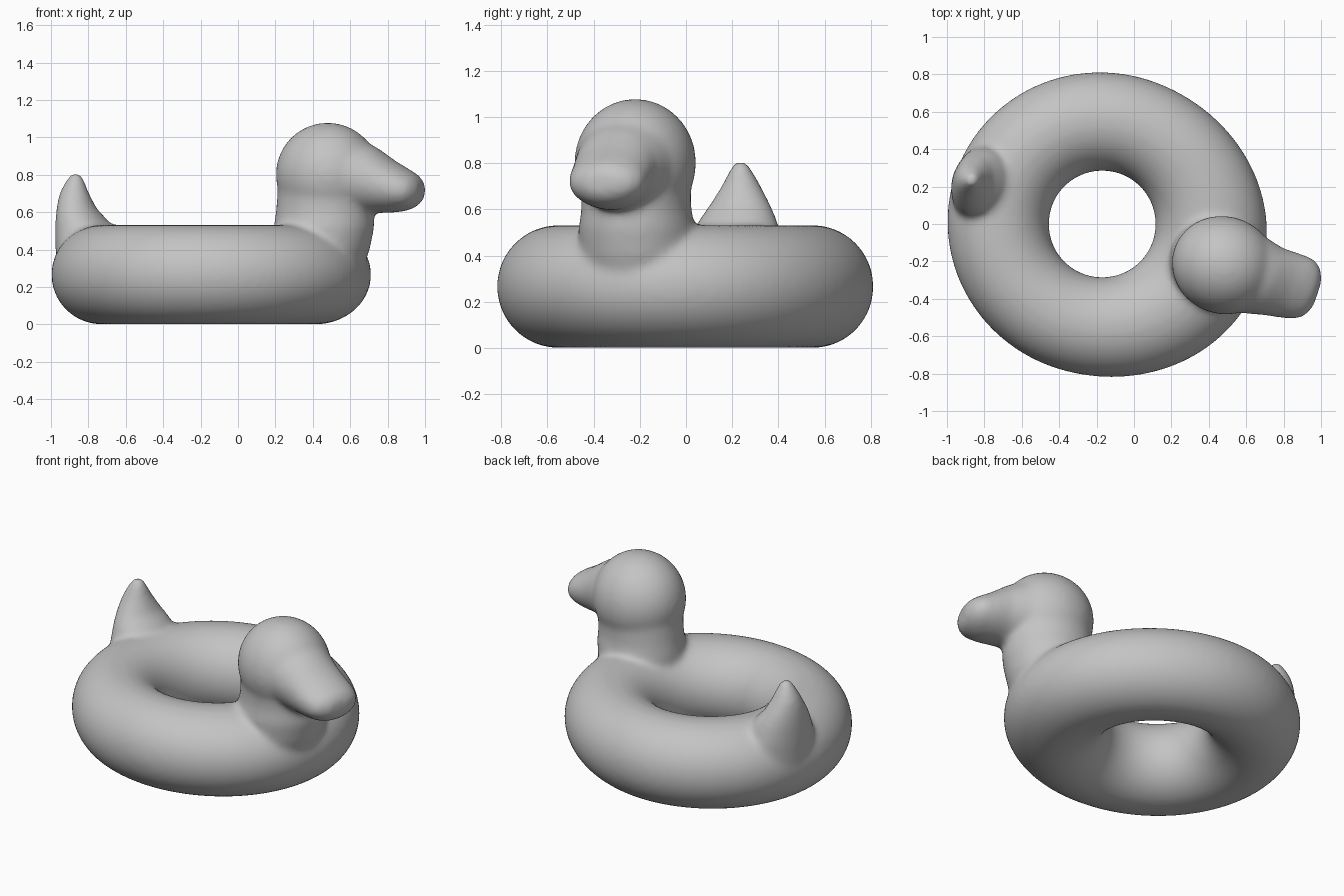
import bpy, bmesh
from math import sin, cos, pi, radians, hypot
from mathutils import Matrix, Vector

cube = bpy.data.objects.get("Cube")
if cube:
    bpy.data.objects.remove(cube, do_unlink=True)

bm = bmesh.new()


def skin(rings, closed=False):
    """Bridge equal-length rings of points into a tube, capped unless closed."""
    loops = [[bm.verts.new(p) for p in ring] for ring in rings]
    pairs = list(zip(loops, loops[1:]))
    if closed:
        pairs.append((loops[-1], loops[0]))
    else:
        bm.faces.new(loops[0])
        bm.faces.new(loops[-1])
    for a, b in pairs:
        n = len(a)
        for i in range(n):
            j = (i + 1) % n
            bm.faces.new((a[i], a[j], b[j], b[i]))


def ellipse(center, axis_a, axis_b, sides=40):
    c, a, b = Vector(center), Vector(axis_a), Vector(axis_b)
    return [c + a * cos(2 * pi * i / sides) + b * sin(2 * pi * i / sides)
            for i in range(sides)]


def upright(sections):
    """Sections: height, centre x, half length, half width."""
    skin([ellipse((x, 0, z), (rx, 0, 0), (0, ry, 0)) for z, x, rx, ry in sections])


# Swim ring: round hole, outer edge longer at the chest than at the back
hole, side, half_height = 0.285, 0.81, 0.266
rings = []
for k in range(96):
    t = 2 * pi * k / 96
    length = 0.89 if cos(t) > 0 else 0.83
    outer = 1 / hypot(cos(t) / length, sin(t) / side)
    mid, r = (outer + hole) / 2, (outer - hole) / 2
    out = Vector((cos(t), sin(t), 0))
    rings.append(ellipse(out * mid + Vector((0, 0, half_height)),
                         out * r, (0, 0, half_height), 48))
skin(rings, closed=True)

# Neck
upright([(0.22, 0.62, 0.22, 0.22), (0.4, 0.65, 0.26, 0.25),
         (0.52, 0.665, 0.272, 0.25), (0.6, 0.67, 0.265, 0.235),
         (0.72, 0.68, 0.265, 0.235)])

# Head
bmesh.ops.create_uvsphere(
    bm, u_segments=48, v_segments=32, radius=1,
    matrix=Matrix.Translation((0.686, 0, 0.802)) @ Matrix.Diagonal((0.28, 0.262, 0.277, 1)))

# Bill: distance forward, sideways shift, centre height, half width, half height
bill = [(0.7, 0, 0.82, 0.24, 0.25), (0.85, 0, 0.797, 0.215, 0.203),
        (0.96, 0, 0.77, 0.188, 0.175), (1.06, 0.01, 0.735, 0.18, 0.138),
        (1.13, 0.015, 0.72, 0.172, 0.112), (1.18, 0.015, 0.717, 0.14, 0.085),
        (1.21, 0.015, 0.717, 0.08, 0.045)]
skin([ellipse((x, y, z), (0, ry, 0), (0, 0, rz)) for x, y, z, ry, rz in bill])

# Tail
upright([(0.25, -0.64, 0.185, 0.25), (0.45, -0.68, 0.158, 0.21),
         (0.55, -0.70, 0.14, 0.175), (0.62, -0.732, 0.105, 0.135),
         (0.7, -0.745, 0.08, 0.088), (0.77, -0.74, 0.05, 0.05),
         (0.81, -0.735, 0.025, 0.025)])

# Turn the whole float to its resting direction
bmesh.ops.recalc_face_normals(bm, faces=bm.faces)
bm.transform(Matrix.Translation((-0.17, 0, 0)) @ Matrix.Rotation(radians(-18.7), 4, 'Z'))
mesh = bpy.data.meshes.new("duck_float")
bm.to_mesh(mesh)
bm.free()
duck = bpy.data.objects.new("duck_float", mesh)
bpy.context.collection.objects.link(duck)

# Fuse the parts into one soft inflated skin
fuse = duck.modifiers.new("fuse", 'REMESH')
fuse.mode = 'VOXEL'
fuse.voxel_size = 0.016
fuse.use_smooth_shade = True
soften = duck.modifiers.new("soften", 'SMOOTH')
soften.factor = 0.5
soften.iterations = 18
bpy.ops.object.select_all(action='DESELECT')
bpy.context.view_layer.objects.active = duck
duck.select_set(True)
bpy.ops.object.convert(target='MESH')
bpy.ops.object.shade_smooth()

# Plain grey vinyl
grey = bpy.data.materials.new("grey_vinyl")
grey.use_nodes = True
colour = (0.55, 0.55, 0.55, 1)
grey.diffuse_color = colour
grey.node_tree.nodes["Principled BSDF"].inputs["Base Color"].default_value = colour
duck.data.materials.clear()
duck.data.materials.append(grey)
